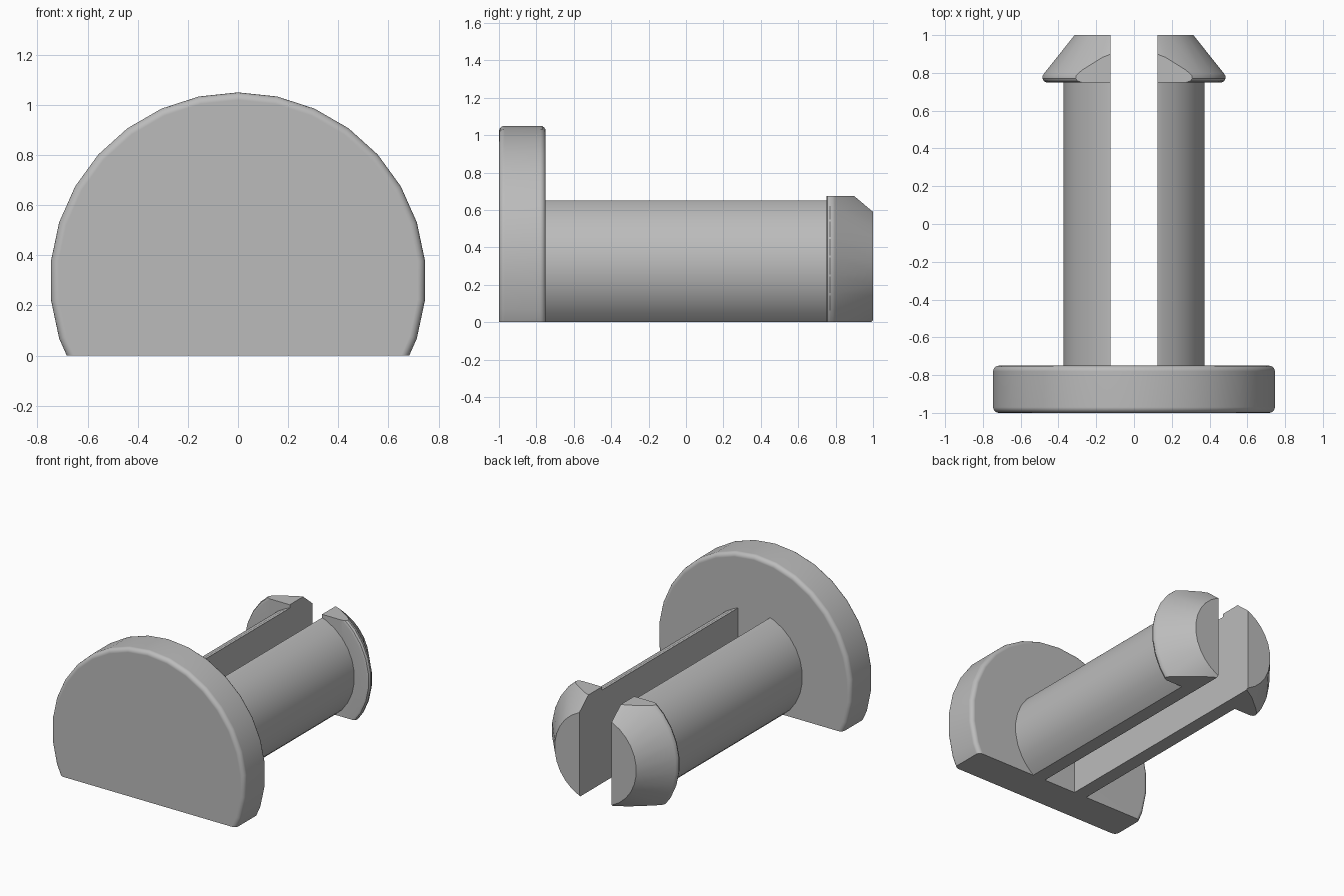
import bpy, bmesh
from math import sin, cos, pi, radians
from mathutils import Vector

cube = bpy.data.objects.get("Cube")
if cube:
    bpy.data.objects.remove(cube)

AXIS_Z = 0.3
SIDES = 30

grey = bpy.data.materials.new("plain_grey")
grey.use_nodes = True
colour = (0.5, 0.5, 0.5, 1)
grey.diffuse_color = colour
grey.node_tree.nodes["Principled BSDF"].inputs["Base Color"].default_value = colour


def lathe(profile):
    """Closed solid turned around the lengthwise axis from (y, radius) pairs."""
    bm = bmesh.new()
    rings = []
    for y, r in profile:
        angles = [2 * pi * i / SIDES for i in range(SIDES)]
        rings.append([bm.verts.new((r * sin(a), y, AXIS_Z + r * cos(a))) for a in angles])
    for a, b in zip(rings, rings[1:]):
        for i in range(SIDES):
            j = (i + 1) % SIDES
            bm.faces.new((a[i], a[j], b[j], b[i]))
    bm.faces.new(rings[0])
    bm.faces.new(rings[-1])
    bmesh.ops.recalc_face_normals(bm, faces=bm.faces[:])
    return bm


def slice_off(bm, point, direction):
    """Remove everything on the side the direction points to and cap the cut."""
    geom = bm.verts[:] + bm.edges[:] + bm.faces[:]
    cut = bmesh.ops.bisect_plane(bm, geom=geom, dist=1e-5, plane_co=Vector(point),
                                 plane_no=Vector(direction), clear_outer=True)
    edges = [e for e in cut["geom_cut"] if isinstance(e, bmesh.types.BMEdge)]
    bmesh.ops.edgeloop_fill(bm, edges=edges)
    bmesh.ops.recalc_face_normals(bm, faces=bm.faces[:])


def finish(bm, name, mirrored=False):
    mesh = bpy.data.meshes.new(name)
    bm.to_mesh(mesh)
    bm.free()
    mesh.materials.append(grey)
    obj = bpy.data.objects.new(name, mesh)
    bpy.context.collection.objects.link(obj)
    bpy.ops.object.select_all(action="DESELECT")
    obj.select_set(True)
    bpy.context.view_layer.objects.active = obj
    bpy.ops.object.shade_smooth_by_angle(angle=radians(28))
    if mirrored:
        mirror = obj.modifiers.new("mirror", "MIRROR")
        mirror.use_mirror_merge = False
    weighted = obj.modifiers.new("flat_faces", "WEIGHTED_NORMAL")
    weighted.keep_sharp = True
    return obj


# Round head with softened rims and a flat underside
R, FILLET, STEPS = 0.75, 0.03, 4
arc = [(FILLET * (1 - cos(k * pi / 2 / STEPS)), R - FILLET + FILLET * sin(k * pi / 2 / STEPS))
       for k in range(STEPS + 1)]
front = [(-1 + d, r) for d, r in arc]
back = [(-0.75 - d, r) for d, r in reversed(arc)]
head = lathe(front + back)
slice_off(head, (0, 0, 0), (0, 0, -1))
finish(head, "head")

# Split shaft with a barbed snap tip; one prong, mirrored across the slot
prong = lathe([(-0.76, 0.375), (0.75, 0.375), (0.75, 0.467), (0.757, 0.481),
               (0.771, 0.488), (0.785, 0.486), (0.797, 0.479), (1, 0.316)])
slice_off(prong, (0.125, 0, 0), (-1, 0, 0))
slice_off(prong, (0, 0, 0), (0, 0, -1))
slice_off(prong, (0, 0, 0.675), (0, 0, 1))
finish(prong, "snap_prongs", mirrored=True)
